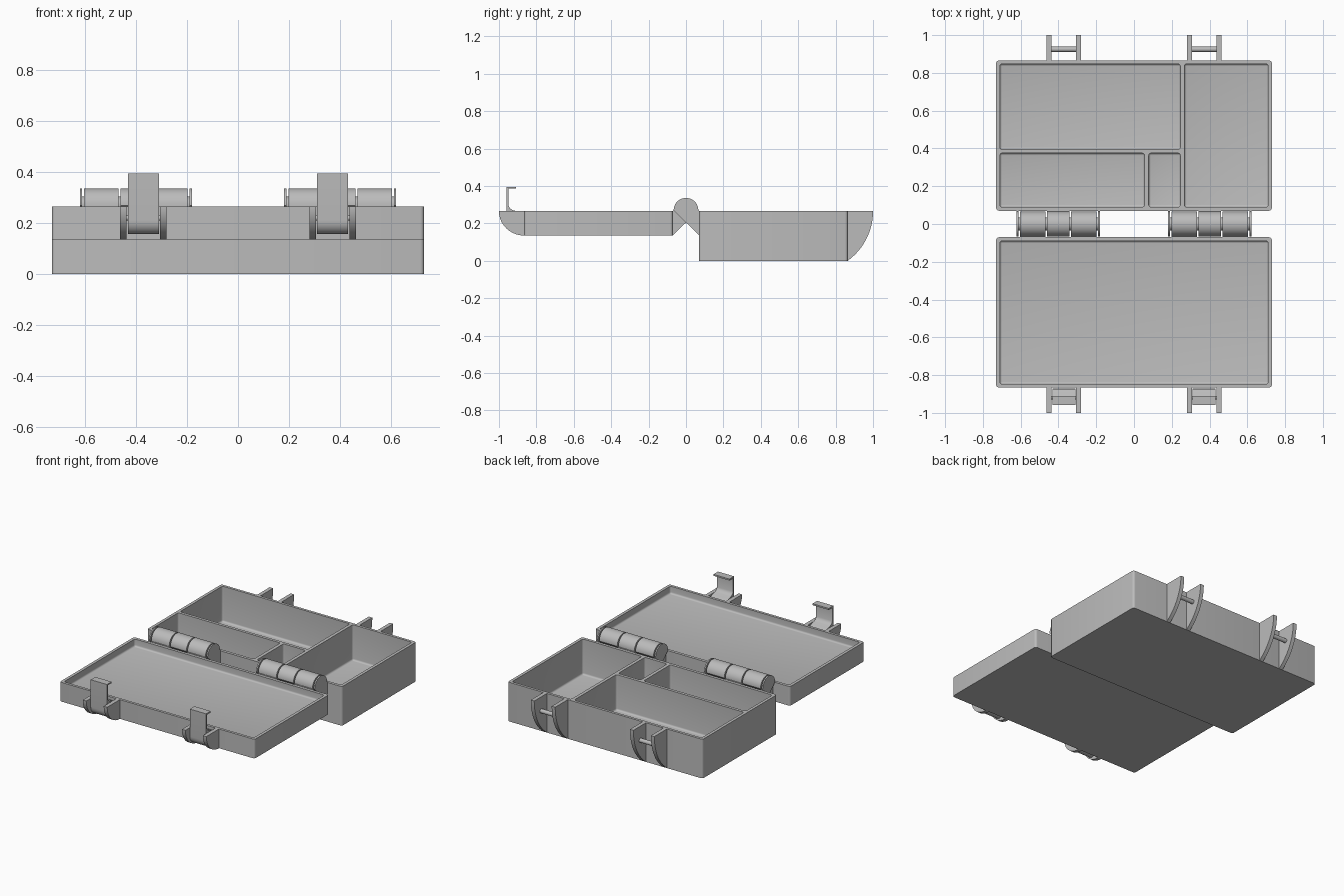
import bpy, bmesh, math
from mathutils import Vector

cube = bpy.data.objects.get("Cube")
if cube:
    bpy.data.objects.remove(cube)

grey = bpy.data.materials.new("plain grey")
grey.use_nodes = True
colour = (0.5, 0.5, 0.5, 1)
grey.diffuse_color = colour
grey.node_tree.nodes["Principled BSDF"].inputs["Base Color"].default_value = colour

RIM = 0.265      # shared rim height of tray and lid
HALF_W = 0.73
INNER, OUTER = 0.07, 0.865


def finish(bm, name, smooth=True):
    bmesh.ops.recalc_face_normals(bm, faces=bm.faces)
    mesh = bpy.data.meshes.new(name)
    bm.to_mesh(mesh)
    bm.free()
    mesh.materials.append(grey)
    ob = bpy.data.objects.new(name, mesh)
    bpy.context.collection.objects.link(ob)
    if smooth:
        bpy.ops.object.select_all(action="DESELECT")
        ob.select_set(True)
        bpy.context.view_layer.objects.active = ob
        bpy.ops.object.shade_smooth_by_angle(angle=math.radians(35))
    return ob


def block(name, lo, hi, radius, floor_fillet=False):
    """Box with rounded upright edges, optionally with a filleted bottom."""
    bm = bmesh.new()
    bmesh.ops.create_cube(bm, size=1)
    lo, hi = Vector(lo), Vector(hi)
    for v in bm.verts:
        v.co = (lo + hi) / 2 + v.co * (hi - lo)

    def wanted(e):
        a, b = (v.co.z for v in e.verts)
        return abs(a - b) > 0.001 or (floor_fillet and max(a, b) < lo.z + 0.001)

    bmesh.ops.bevel(bm, geom=[e for e in bm.edges if wanted(e)], offset=radius,
                    segments=4, profile=0.5, affect="EDGES")
    return finish(bm, name, smooth=False)


def hollow(name, lo, hi, floor, pockets):
    """Block with open pockets cut down from the rim."""
    body = block(name, lo, hi, 0.015)
    cutters = []
    for x0, y0, x1, y1 in pockets:
        cutter = block("pocket_cutter", (x0, y0, floor), (x1, y1, RIM + 0.1), 0.012, True)
        cutter.hide_render = True
        cutters.append(cutter)
        mod = body.modifiers.new("pocket", "BOOLEAN")
        mod.operation, mod.solver, mod.object = "DIFFERENCE", "EXACT", cutter
    bpy.ops.object.select_all(action="DESELECT")
    body.select_set(True)
    bpy.context.view_layer.objects.active = body
    for mod in list(body.modifiers):
        bpy.ops.object.modifier_apply(modifier=mod.name)
    for cutter in cutters:
        bpy.data.objects.remove(cutter)
    bpy.ops.object.shade_smooth_by_angle(angle=math.radians(35))
    return body


def extrude_x(name, profile, x0, x1):
    """Side profile of (y, z) points swept from x0 to x1."""
    bm = bmesh.new()
    face = bm.faces.new([bm.verts.new((x0, y, z)) for y, z in profile])
    new = bmesh.ops.extrude_face_region(bm, geom=[face])["geom"]
    for v in new:
        if isinstance(v, bmesh.types.BMVert):
            v.co.x = x1
    return finish(bm, name)


def arc(cy, cz, ry, rz, a0, a1, n=20):
    angles = [math.radians(a0 + (a1 - a0) * i / n) for i in range(n + 1)]
    return [(cy + ry * math.cos(a), cz + rz * math.sin(a)) for a in angles]


def rod(name, y, z, r, x0, x1):
    return extrude_x(name, arc(y, z, r, r, 0, 345, 23), x0, x1)


# Tray with four compartments, and shallow lid
hollow("tray", (-HALF_W, INNER, 0), (HALF_W, OUTER, RIM), 0.025, [
    (-0.71, 0.395, 0.245, 0.847),
    (-0.71, 0.09, 0.055, 0.375),
    (0.078, 0.09, 0.245, 0.375),
    (0.267, 0.09, 0.71, 0.847)])
hollow("lid", (-HALF_W, -OUTER, 0.135), (HALF_W, -INNER, RIM), 0.215,
       [(-0.71, -0.847, 0.71, -0.09)])

# Side profiles
lid_ear = [(-OUTER + 0.005, RIM)] + arc(-OUTER, RIM, 0.135, 0.13, 180, 270) + [(-OUTER + 0.005, 0.135)]
sweep = math.degrees(math.asin(RIM / 0.327))
tray_ear = [(OUTER - 0.005, RIM)] + arc(0.673, RIM, 0.327, 0.327, 0, -sweep) + [(OUTER - 0.005, 0)]
lid_knuckle = [(-INNER, 0.135), (-INNER, 0.27)] + arc(0, 0.27, 0.066, 0.066, 180, 0)
tray_knuckle = [(-y, z) for y, z in lid_knuckle]
latch = (arc(-0.915, 0.21, 0.044, 0.052, 180, 360, 14)
         + [(-0.873, 0.25), (-0.9, 0.264), (-0.925, 0.27), (-0.942, 0.28), (-0.949, 0.295),
            (-0.949, 0.385), (-0.91, 0.385), (-0.91, 0.395), (-0.959, 0.395)])

for side, s in (("left", 1), ("right", -1)):
    # Latch brackets on both halves
    for part, a, b in (("inner", 0.28, 0.306), ("outer", 0.437, 0.463)):
        extrude_x(f"{side}_{part}_lid_bracket", lid_ear, s * a, s * b)
        extrude_x(f"{side}_{part}_tray_bracket", tray_ear, s * a, s * b)
    extrude_x(f"{side}_latch", latch, s * 0.311, s * 0.432)
    rod(f"{side}_latch_pivot", -0.92, 0.22, 0.01, s * 0.29, s * 0.453)
    rod(f"{side}_catch_bar", 0.925, 0.17, 0.014, s * 0.29, s * 0.453)

    # Hinge: outer knuckles belong to the lid, the middle one to the tray
    extrude_x(f"{side}_hinge_inner_knuckle", lid_knuckle, s * 0.198, s * 0.333)
    extrude_x(f"{side}_hinge_middle_knuckle", tray_knuckle, s * 0.341, s * 0.461)
    extrude_x(f"{side}_hinge_outer_knuckle", lid_knuckle, s * 0.469, s * 0.604)
    for end, a, b in (("inner", 0.181, 0.19), ("outer", 0.612, 0.621)):
        extrude_x(f"{side}_hinge_{end}_cap", tray_knuckle, s * a, s * b)
    rod(f"{side}_hinge_pin", 0, 0.27, 0.035, s * 0.185, s * 0.617)
